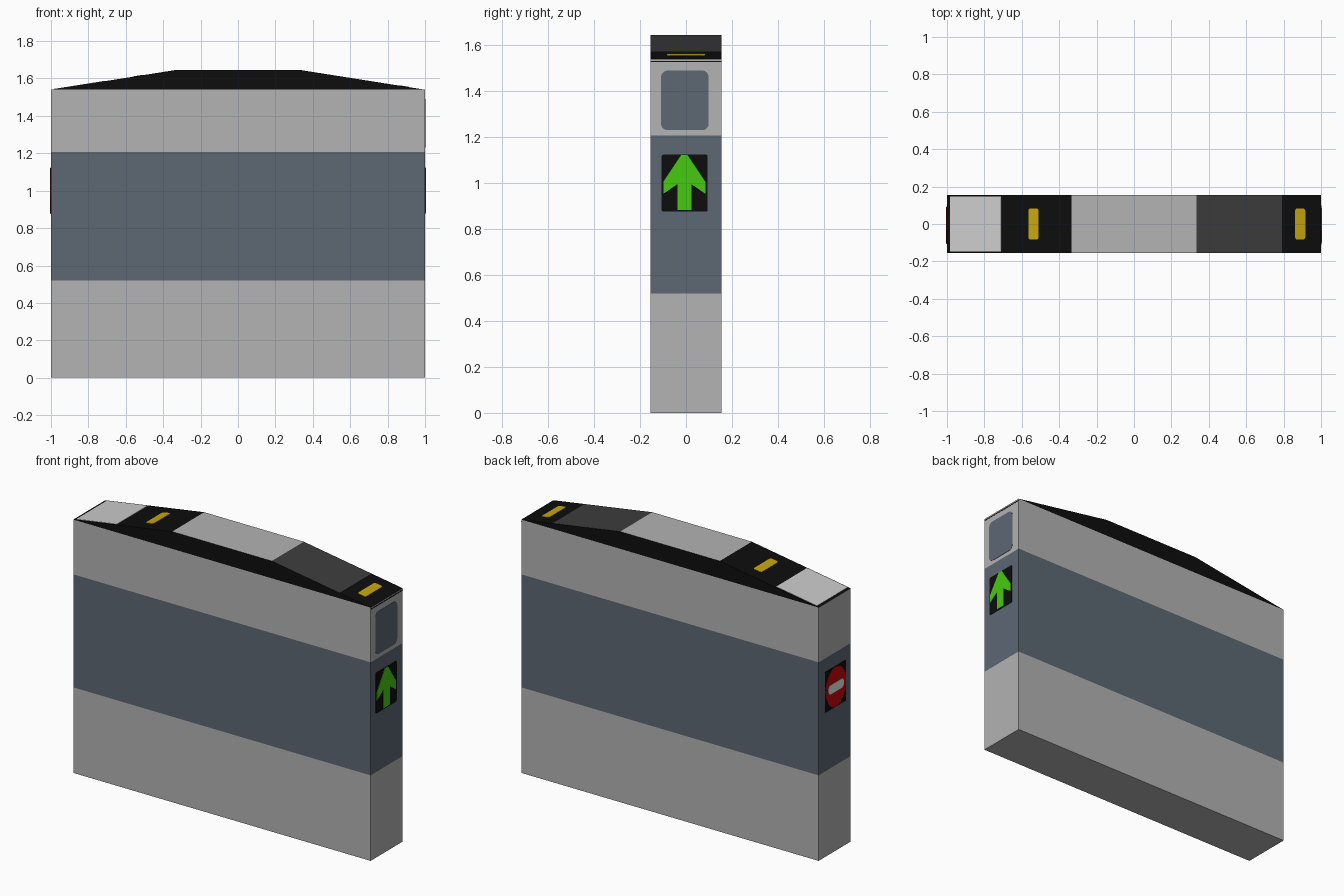
import bpy, bmesh, math
from mathutils import Vector

if "Cube" in bpy.data.objects:
    bpy.data.objects.remove(bpy.data.objects["Cube"])

W, H, TOP = 0.154, 1.54, 1.645          # half depth, shoulder height, roof height


def material(name, rgb):
    m = bpy.data.materials.new(name)
    lin = [c / 12.92 if c <= 0.04045 else ((c + 0.055) / 1.055) ** 2.4
           for c in (v / 255 for v in rgb)]
    m.diffuse_color = (*lin, 1)
    m.use_nodes = True
    m.node_tree.nodes["Principled BSDF"].inputs["Base Color"].default_value = m.diffuse_color
    return m


GREY = material("casing grey", (179, 179, 179))
BLUE = material("slate blue", (93, 104, 116))
BLACK = material("black", (13, 13, 13))
DARK = material("dark grey", (61, 61, 61))
LIGHT = material("light grey", (204, 204, 204))
YELLOW = material("yellow", (200, 166, 14))
GREEN = material("green", (70, 202, 16))
RED = material("red", (200, 8, 8))
WHITE = material("white", (235, 235, 235))


def roof(x):
    return TOP if abs(x) <= 0.335 else TOP - (abs(x) - 0.335) / 0.665 * (TOP - H)


def add_object(name, bm, mats):
    bmesh.ops.recalc_face_normals(bm, faces=bm.faces)
    me = bpy.data.meshes.new(name)
    bm.to_mesh(me)
    bm.free()
    for m in mats:
        me.materials.append(m)
    ob = bpy.data.objects.new(name, me)
    bpy.context.collection.objects.link(ob)
    return ob


def plate(name, outline, origin, u, v, thick, mat):
    """Thin plate: 2D outline placed on the plane (origin, u, v)."""
    o, u, v = Vector(origin), Vector(u).normalized(), Vector(v).normalized()
    n = u.cross(v) * thick
    bm = bmesh.new()
    f = bm.faces.new([bm.verts.new(o + u * a + v * b) for a, b in outline])
    ext = bmesh.ops.extrude_face_region(bm, geom=[f], use_keep_orig=True)
    bmesh.ops.translate(bm, vec=n, verts=[e for e in ext["geom"] if isinstance(e, bmesh.types.BMVert)])
    return add_object(name, bm, [mat])


def rounded(a, b, r, seg=5):
    """Rounded rectangle with half sizes a, b."""
    pts = []
    for k, (sx, sy) in enumerate(((1, 1), (-1, 1), (-1, -1), (1, -1))):
        for i in range(seg + 1):
            t = math.pi / 2 * (k + i / seg)
            pts.append((sx * (a - r) + r * math.cos(t), sy * (b - r) + r * math.sin(t)))
    return pts


# Casing: side profile extruded across the depth, coloured by height and roof section
bm = bmesh.new()
xs = (1, 0.79, 0.335, -0.335, -0.71, -1)
profile = [(-1, 0), (1, 0)] + [(x, roof(x)) for x in xs]
f = bm.faces.new([bm.verts.new((x, -W, z)) for x, z in profile])
ext = bmesh.ops.extrude_face_region(bm, geom=[f], use_keep_orig=True)
bmesh.ops.translate(bm, vec=(0, 2 * W, 0), verts=[e for e in ext["geom"] if isinstance(e, bmesh.types.BMVert)])
for z in (0.52, 1.207, H):
    bmesh.ops.bisect_plane(bm, geom=bm.verts[:] + bm.edges[:] + bm.faces[:], dist=1e-4,
                           plane_co=(0, 0, z), plane_no=(0, 0, 1))
bmesh.ops.recalc_face_normals(bm, faces=bm.faces)
for f in bm.faces:
    c = f.calc_center_median()
    if c.z > H:
        f.material_index = 2
        if f.normal.z > 0.5:
            if abs(c.x) < 0.335:
                f.material_index = 0
            elif 0.335 < c.x < 0.79:
                f.material_index = 3
    elif 0.52 < c.z < 1.207:
        f.material_index = 1
add_object("gate_casing", bm, [GREY, BLUE, BLACK, DARK])

# Roof plates lying on the slopes
def roof_plate(name, x, outline, mat):
    slope = (roof(x + 0.01) - roof(x - 0.01)) / 0.02
    plate(name, outline, (x, 0, roof(x)), (1, 0, slope), (0, 1, 0), 0.002, mat)


roof_plate("light_roof_panel", -0.847, rounded(0.139, 0.148, 0.006), LIGHT)
for side, x in (("left", -0.537), ("right", 0.888)):
    roof_plate(side + "_yellow_lamp", x, rounded(0.028, 0.084, 0.014), YELLOW)

# End faces: same black display on both, facing outwards
for side, s in (("exit", -1), ("entry", 1)):
    u = (0, s, 0)
    plate(side + "_display", rounded(0.1, 0.124, 0.008), (s, -0.006, 1.0), u, (0, 0, 1), 0.002, BLACK)

# Entry end: card screen, seam line and green arrow
plate("card_screen", rounded(0.104, 0.13, 0.03), (1, -0.005, 1.36), (0, 1, 0), (0, 0, 1), 0.002, BLUE)
plate("seam_line", rounded(W, 0.003, 0.001), (1, 0, 1.529), (0, 1, 0), (0, 0, 1), 0.001, BLACK)
half = [(0.031, -0.117), (0.031, -0.005), (0.092, -0.047), (0.092, 0.005), (0.014, 0.122)]
plate("green_arrow", half + [(-a, b) for a, b in reversed(half)],
      (1, -0.007, 1.0), (0, 1, 0), (0, 0, 1), 0.004, GREEN)

# Exit end: red no-entry disc with a white bar
disc = [(0.098 * math.cos(t), 0.121 * math.sin(t)) for t in (math.tau * i / 32 for i in range(32))]
plate("red_disc", disc, (-1, -0.006, 1.0), (0, -1, 0), (0, 0, 1), 0.004, RED)
plate("white_bar", rounded(0.074, 0.028, 0.022), (-1, -0.006, 1.0), (0, -1, 0), (0, 0, 1), 0.006, WHITE)
